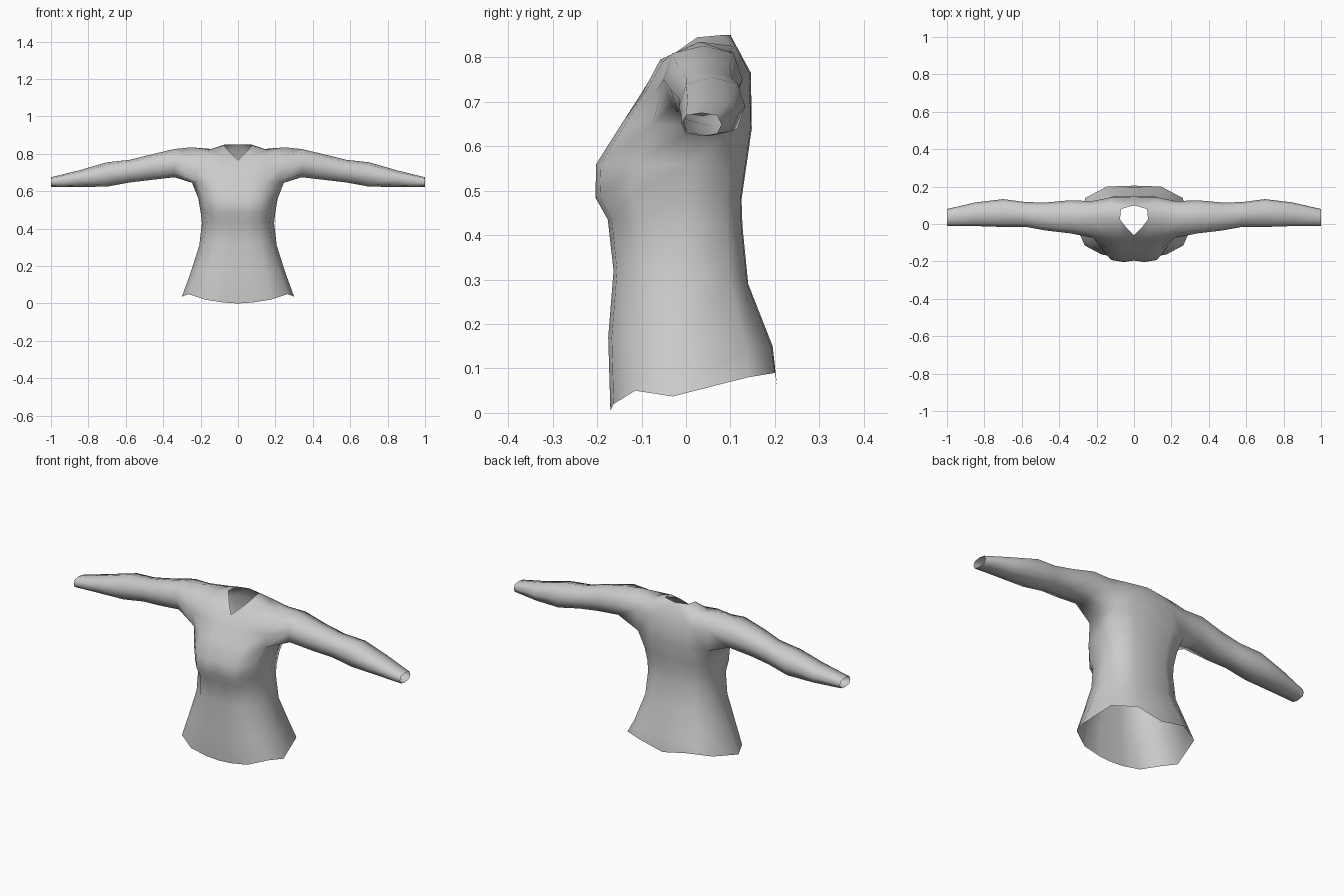
import bpy, bmesh
from math import sin, cos, pi

cube = bpy.data.objects.get("Cube")
if cube:
    bpy.data.objects.remove(cube, do_unlink=True)


def make_material(name, color):
    mat = bpy.data.materials.new(name)
    mat.use_nodes = True
    mat.diffuse_color = color
    mat.node_tree.nodes["Principled BSDF"].inputs["Base Color"].default_value = color
    return mat


cloth = make_material("grey cloth", (0.6, 0.6, 0.6, 1))
bm = bmesh.new()


def add_row(points):
    return [bm.verts.new(p) for p in points]


def bridge(lower, upper, closed=False):
    """Join two equal rows of vertices with quads."""
    count = len(lower)
    for i in range(count if closed else count - 1):
        j = (i + 1) % count
        bm.faces.new((lower[i], lower[j], upper[j], upper[i]))


# Half cross-section of the body, from front centre round the side to back centre
SECTION_X = (0, 0.25, 0.58, 0.88, 1, 0.87, 0.48, 0)
SECTION_Y = (-1, -1, -0.95, -0.6, 0, 0.72, 0.98, 1)


def body_row(half_width, y_front, y_side, y_back, z_front, z_side, z_back, cleavage=0):
    points = []
    for fx, fy in zip(SECTION_X, SECTION_Y):
        y_end, z_end = (y_front, z_front) if fy < 0 else (y_back, z_back)
        t = abs(fy)
        y = y_side + (y_end - y_side) * t
        z = z_side + (z_end - z_side) * t
        points.append([fx * half_width, y, z])
    points[0][1] += cleavage
    return points


# Body: wavy hem, hips, waist, bust, armpit
hem = body_row(0.30, -0.17, -0.03, 0.205, 0, 0, 0)
for point, z in zip(hem, (0, 0.005, 0.02, 0.05, 0.037, 0.08, 0.09, 0.06)):
    point[2] = z
body = [
    hem,
    body_row(0.255, -0.175, -0.02, 0.195, 0.17, 0.16, 0.15),
    body_row(0.207, -0.163, -0.01, 0.14, 0.32, 0.31, 0.29),
    body_row(0.193, -0.176, 0, 0.127, 0.435, 0.43, 0.42, 0.004),
    body_row(0.2, -0.204, 0, 0.125, 0.485, 0.49, 0.48, 0.014),
    body_row(0.212, -0.202, 0.01, 0.135, 0.56, 0.56, 0.55, 0.006),
    body_row(0.245, -0.145, 0.03, 0.148, 0.65, 0.645, 0.64),
]
rows = [add_row(r) for r in body]
for a, b in zip(rows, rows[1:]):
    bridge(a, b)
armpit = rows[-1]

# Chest and front neckline
chest = add_row([(0, -0.1, 0.72), (0.07, -0.098, 0.72), (0.14, -0.09, 0.725), (0.225, -0.07, 0.72)])
collar = add_row([(0, -0.06, 0.765), (0.07, -0.06, 0.785), (0.15, -0.058, 0.795), (0.24, -0.052, 0.79)])
shoulder = add_row([(0.045, -0.015, 0.81), (0.075, 0.025, 0.845), (0.16, 0.03, 0.82), (0.25, 0.03, 0.835)])
bridge(armpit[:4], chest)
bridge(chest, collar)
bridge(collar, shoulder)

# Upper back and back neckline
blade = add_row([(0.225, 0.122, 0.755), (0.12, 0.143, 0.765), (0, 0.146, 0.765)])
nape = add_row([(0.24, 0.097, 0.815), (0.13, 0.11, 0.825), (0, 0.1, 0.85)])
neck_side = bm.verts.new((0.07, 0.08, 0.85))
bridge(armpit[5:], blade)
bridge(blade, nape)
bm.faces.new((shoulder[3], nape[0], nape[1], shoulder[2]))
bm.faces.new((shoulder[2], nape[1], neck_side, shoulder[1]))
bm.faces.new((neck_side, nape[1], nape[2]))


# Sleeve: eight-sided rings from the armhole to the open cuff
def sleeve_ring(x, y0, y1, z0, z1):
    ring = []
    for i in range(8):
        a = i * pi / 4
        spread = 1.1 if i % 2 else 1
        ring.append((x, (y0 + y1) / 2 - sin(a) * spread * (y1 - y0) / 2,
                     (z0 + z1) / 2 - cos(a) * spread * (z1 - z0) / 2))
    return add_row(ring)


previous = [armpit[4], armpit[3], chest[3], collar[3], shoulder[3], nape[0], blade[0], armpit[5]]
for size in ((0.34, -0.05, 0.127, 0.675, 0.826),
             (0.47, -0.035, 0.115, 0.66, 0.795),
             (0.58, -0.015, 0.117, 0.647, 0.768),
             (0.70, -0.016, 0.133, 0.625, 0.755),
             (0.85, -0.011, 0.115, 0.623, 0.712),
             (1.0, -0.01, 0.08, 0.623, 0.675)):
    ring = sleeve_ring(*size)
    bridge(previous, ring, closed=True)
    previous = ring

# Turn the cloth outwards
bmesh.ops.recalc_face_normals(bm, faces=bm.faces)
bm.normal_update()
front = min(bm.faces, key=lambda f: f.calc_center_median().y)
if front.normal.y > 0:
    bmesh.ops.reverse_faces(bm, faces=bm.faces)
for f in bm.faces:
    f.smooth = True

mesh = bpy.data.meshes.new("long_sleeved_top")
bm.to_mesh(mesh)
bm.free()
mesh.materials.append(cloth)
top = bpy.data.objects.new("long_sleeved_top", mesh)
bpy.context.collection.objects.link(top)
mirror = top.modifiers.new("other half", "MIRROR")
mirror.use_clip = True
mirror.merge_threshold = 0.001
